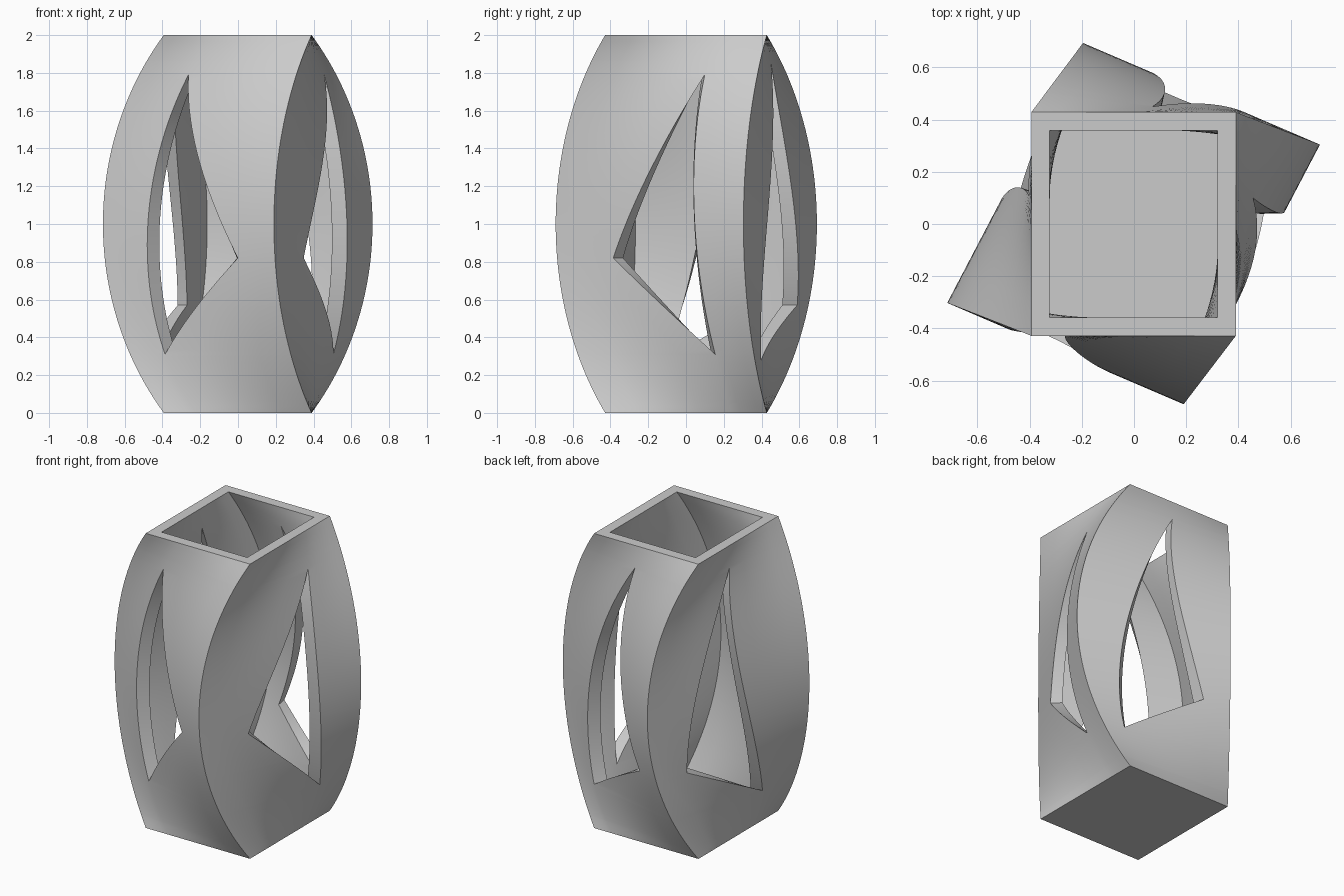
import bpy, bmesh
from math import sqrt
from mathutils import Vector

if "Cube" in bpy.data.objects:
    bpy.data.objects.remove(bpy.data.objects["Cube"], do_unlink=True)

HEIGHT, WALL, ROWS, STRIPS = 2.0, 0.07, 60, 4

# Corners at both ends, and where the arched edges carry them at mid height
END = [Vector(p) for p in ((-.393, -.428), (.39, -.428), (.39, .428), (-.393, .428))]
MID = [Vector(p) for p in ((-.715, -.302), (.19, -.69), (.712, .304), (-.195, .693))]

# One triangular window per side: (fraction along side, height)
WINDOWS = [
    [(.314, 1.79), (.218, .31), (.782, .82)],   # front
    [(.695, 1.79), (.300, .82), (.781, .31)],   # +x side
    [(.505, 1.86), (.170, .28), (.815, .57)],   # back
    [(.443, 1.86), (.210, .57), (.740, .28)],   # -x side
]


def section(z):
    """Outer four-cornered section, each edge following a circular arc."""
    sag = 0.35
    radius = (1 + sag * sag) / (2 * sag)
    s = (sqrt(radius ** 2 - (z - 1) ** 2) - (radius - sag)) / sag
    return [a.lerp(b, s) for a, b in zip(END, MID)]


def inset(poly, t):
    """Section moved inwards by the wall thickness."""
    result = []
    for i, p in enumerate(poly):
        d0 = (p - poly[i - 1]).normalized()
        d1 = (poly[(i + 1) % 4] - p).normalized()
        n0, n1 = Vector((-d0.y, d0.x)), Vector((-d1.y, d1.x))
        result.append(p + (n0 + n1) * t / (1 + n0.dot(n1)))
    return result


def span(tri, z):
    """Left and right limits of a window at a height."""
    low, high = min(tri, key=lambda p: p[1]), max(tri, key=lambda p: p[1])
    if z <= low[1]:
        return low[0], low[0]
    if z >= high[1]:
        return high[0], high[0]
    hits = []
    for i in range(3):
        (u0, z0), (u1, z1) = tri[i - 1], tri[i]
        if min(z0, z1) <= z <= max(z0, z1):
            hits.append(u0 + (u1 - u0) * (z - z0) / (z1 - z0))
    return min(hits), max(hits)


bm = bmesh.new()


def face(points):
    bm.faces.new([bm.verts.new(p) for p in points])


def point(side, u, z, inner):
    poly = section(z)
    if inner:
        poly = inset(poly, WALL)
    p = poly[side].lerp(poly[(side + 1) % 4], u)
    return Vector((p.x, p.y, z))


levels = {round(HEIGHT * i / ROWS, 4) for i in range(ROWS + 1)} | {WALL}
levels |= {z for tri in WINDOWS for _, z in tri}
levels = sorted(levels)

for side, tri in enumerate(WINDOWS):
    for z0, z1 in zip(levels, levels[1:]):
        (a0, b0), (a1, b1) = span(tri, z0), span(tri, z1)
        # Outer and inner skins, on either side of the window
        for inner in (False, True):
            if inner and z0 < WALL:
                continue
            for l0, r0, l1, r1 in ((0, a0, 0, a1), (b0, 1, b1, 1)):
                for k in range(STRIPS):
                    f, g = k / STRIPS, (k + 1) / STRIPS
                    face([point(side, l0 + (r0 - l0) * f, z0, inner),
                          point(side, l0 + (r0 - l0) * g, z0, inner),
                          point(side, l1 + (r1 - l1) * g, z1, inner),
                          point(side, l1 + (r1 - l1) * f, z1, inner)])
        # Window reveals through the wall
        if b0 - a0 > 1e-5 or b1 - a1 > 1e-5:
            for u0, u1 in ((a0, a1), (b0, b1)):
                face([point(side, u0, z0, False), point(side, u1, z1, False),
                      point(side, u1, z1, True), point(side, u0, z0, True)])


def stations(side, z):
    """Fractions along a side where skin vertices sit."""
    a, b = span(WINDOWS[side], z)
    return ([a * k / STRIPS for k in range(STRIPS)]
            + [b + (1 - b) * k / STRIPS for k in range(STRIPS + 1)])


# Underside, inner floor and top rim
for z, inner in ((0, False), (WALL, True)):
    face([point(s, u, z, inner) for s in range(4) for u in stations(s, z)[:-1]])
for s in range(4):
    us = stations(s, HEIGHT)
    for u, v in zip(us, us[1:]):
        face([point(s, u, HEIGHT, False), point(s, v, HEIGHT, False),
              point(s, v, HEIGHT, True), point(s, u, HEIGHT, True)])

bmesh.ops.remove_doubles(bm, verts=bm.verts[:], dist=1e-4)
bmesh.ops.recalc_face_normals(bm, faces=bm.faces[:])
mesh = bpy.data.meshes.new("vase_body")
bm.to_mesh(mesh)
bm.free()

# Plain grey material
grey = bpy.data.materials.new("light grey")
grey.use_nodes = True
colour = (0.6, 0.6, 0.6, 1)
grey.diffuse_color = colour
grey.node_tree.nodes["Principled BSDF"].inputs["Base Color"].default_value = colour
mesh.materials.append(grey)

vase = bpy.data.objects.new("vase_body", mesh)
bpy.context.collection.objects.link(vase)
bpy.ops.object.select_all(action='DESELECT')
vase.select_set(True)
bpy.context.view_layer.objects.active = vase
bpy.ops.object.shade_smooth_by_angle(angle=0.52)
